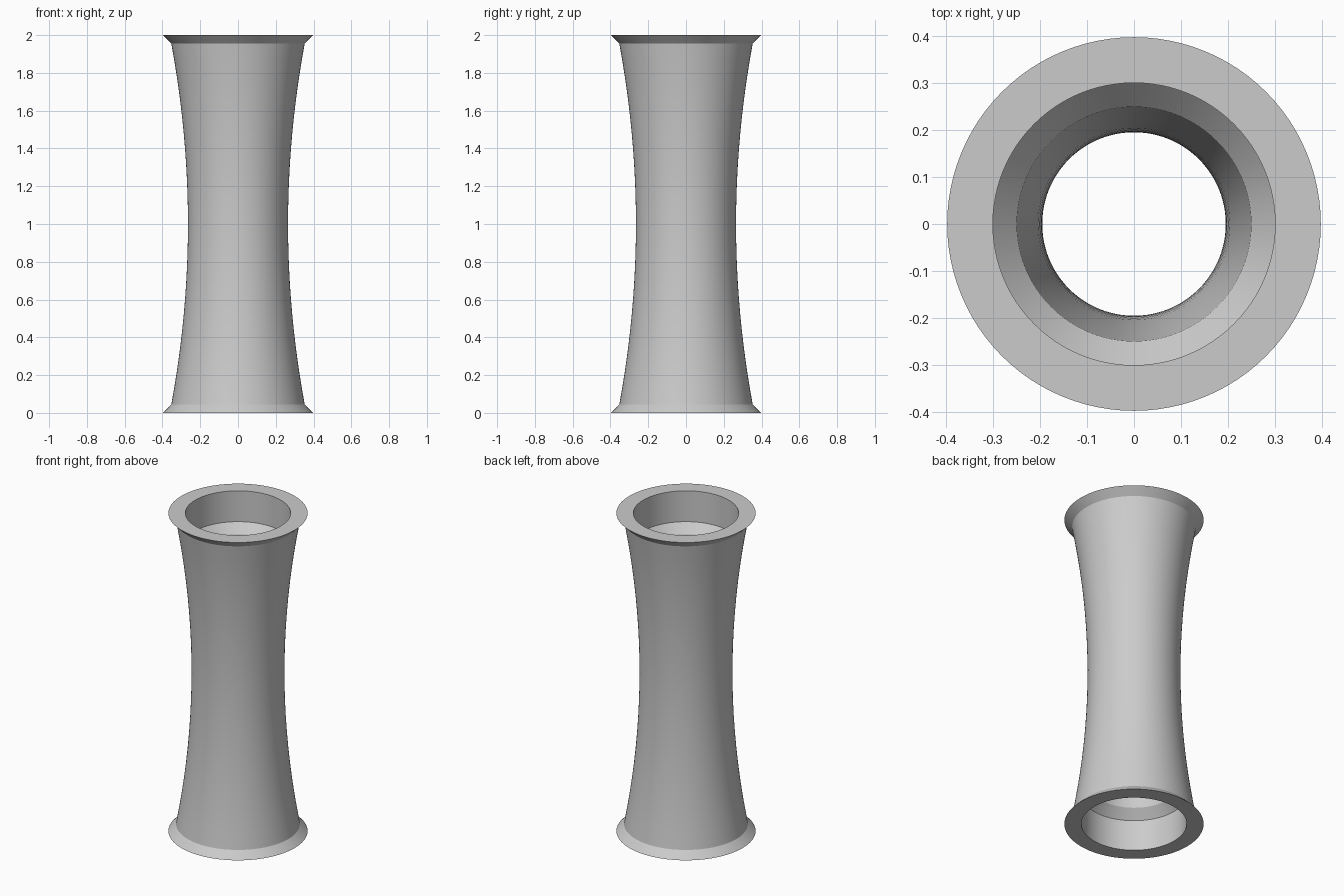
import bpy
import bmesh
import math

cube = bpy.data.objects.get("Cube")
if cube:
    bpy.data.objects.remove(cube, do_unlink=True)

grey = bpy.data.materials.new("light grey")
grey.use_nodes = True
colour = (0.6, 0.6, 0.6, 1)
grey.diffuse_color = colour
grey.node_tree.nodes["Principled BSDF"].inputs["Base Color"].default_value = colour

STEPS = 96        # segments around the axis
CURVE = 20        # segments along the waisted wall
WAIST, FLARE = 0.265, 0.088
THICKNESS = 0.07


def wall(z, offset=0.0):
    """Point on the waisted wall at height z."""
    return WAIST + FLARE * ((z - 1) / 0.955) ** 2 - offset, z


def wall_points(start, end, offset=0.0):
    return [wall(start + (end - start) * i / CURVE, offset) for i in range(CURVE + 1)]


# Closed section: flared rims, waisted outside, counterbored and chamfered ends
profile = [(0.3, 0), (0.397, 0)]
profile += wall_points(0.045, 1.955)
profile += [(0.397, 2), (0.3, 2), (0.3, 1.806)]
profile += wall_points(1.75, 0.25, THICKNESS)
profile += [(0.3, 0.194)]

# Turn the section around the z axis
bm = bmesh.new()
verts = [bm.verts.new((r, 0, z)) for r, z in profile]
edges = [bm.edges.new((a, b)) for a, b in zip(verts, verts[1:] + verts[:1])]
bmesh.ops.spin(bm, geom=verts + edges, cent=(0, 0, 0), axis=(0, 0, 1),
               angle=math.tau, steps=STEPS, use_merge=True)
bmesh.ops.remove_doubles(bm, verts=bm.verts[:], dist=0.0001)
bmesh.ops.recalc_face_normals(bm, faces=bm.faces[:])

mesh = bpy.data.meshes.new("flanged_tube")
bm.to_mesh(mesh)
bm.free()
mesh.materials.append(grey)
tube = bpy.data.objects.new("flanged_tube", mesh)
bpy.context.collection.objects.link(tube)

# Smooth walls with crisp rim and chamfer edges
bpy.ops.object.select_all(action="DESELECT")
tube.select_set(True)
bpy.context.view_layer.objects.active = tube
bpy.ops.object.shade_smooth_by_angle(angle=math.radians(25))
